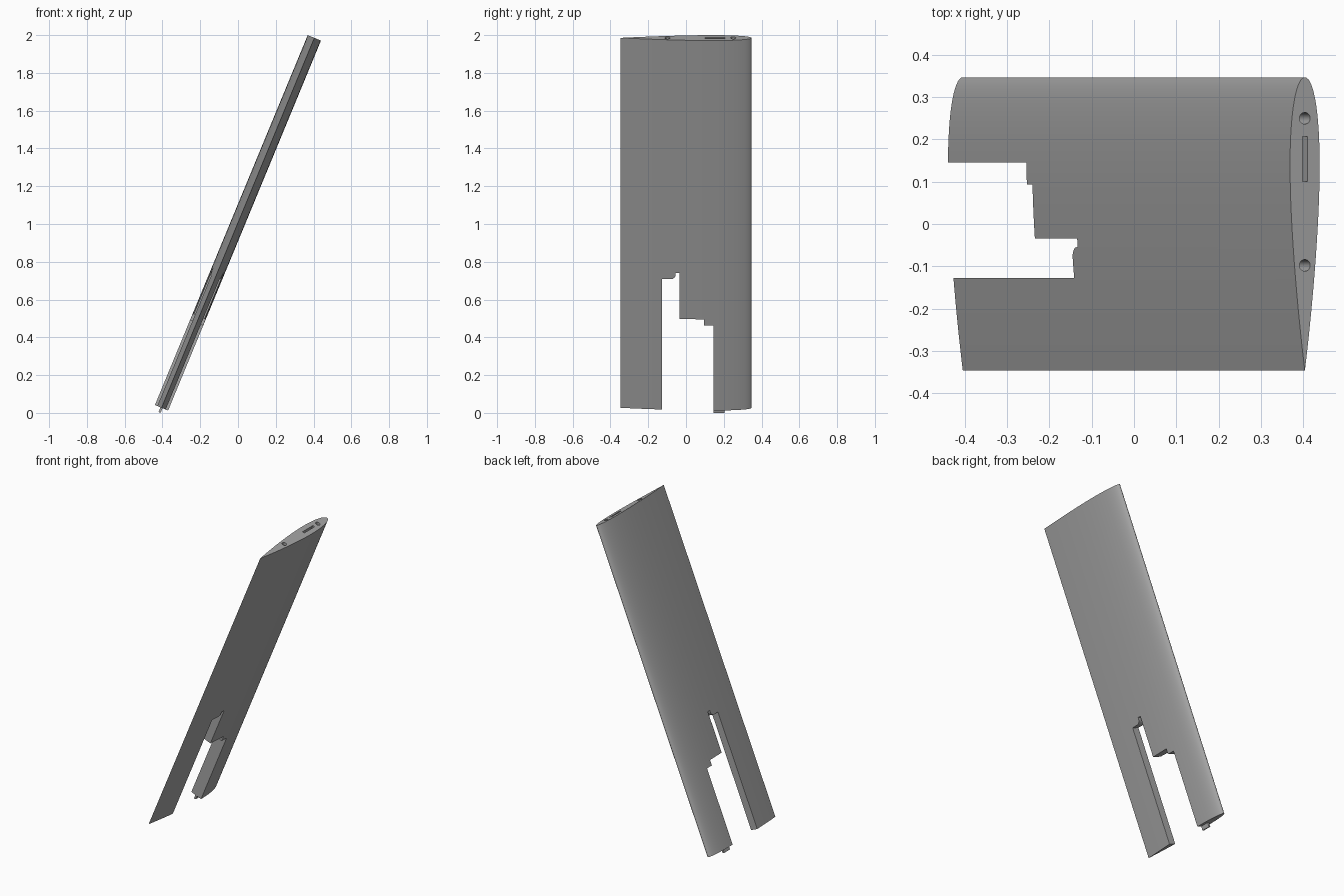
import bpy, bmesh, math
from mathutils import Matrix

CHORD, THICK, SPAN = 0.694, 0.0758, 2.119
LEAN = math.radians(22.45)

if "Cube" in bpy.data.objects:
    bpy.data.objects.remove(bpy.data.objects["Cube"], do_unlink=True)

grey = bpy.data.materials.new("plain grey")
grey.use_nodes = True
grey.diffuse_color = (0.38, 0.38, 0.38, 1)
grey.node_tree.nodes["Principled BSDF"].inputs["Base Color"].default_value = (0.38, 0.38, 0.38, 1)


def prism(name, points, offset):
    """Extrude a closed outline of 3D points along an offset."""
    bm = bmesh.new()
    face = bm.faces.new([bm.verts.new(p) for p in points])
    moved = bmesh.ops.extrude_face_region(bm, geom=[face])["geom"]
    bmesh.ops.translate(bm, vec=offset, verts=[v for v in moved if isinstance(v, bmesh.types.BMVert)])
    bmesh.ops.recalc_face_normals(bm, faces=bm.faces)
    mesh = bpy.data.meshes.new(name)
    bm.to_mesh(mesh)
    bm.free()
    obj = bpy.data.objects.new(name, mesh)
    bpy.context.collection.objects.link(obj)
    mesh.materials.append(grey)
    return obj


def rectangle(half, y0, y1, z):
    return [(-half, y0, z), (half, y0, z), (half, y1, z), (-half, y1, z)]


def half_thickness(s):
    """Symmetric aerofoil with a closed tail; s runs from nose to tail."""
    return 5 * THICK * (0.2969 * math.sqrt(s) - 0.126 * s - 0.3516 * s**2 + 0.2843 * s**3 - 0.1036 * s**4)


def cut(body, cutter):
    cutter.hide_render = True
    mod = body.modifiers.new("cut", "BOOLEAN")
    mod.object, mod.operation, mod.solver = cutter, "DIFFERENCE", "EXACT"
    bpy.context.view_layer.objects.active = body
    bpy.ops.object.modifier_apply(modifier=mod.name)
    bpy.data.objects.remove(cutter, do_unlink=True)


# Wing panel, nose towards +y
N = 40
stations = [(1 - math.cos(math.pi * i / N)) / 2 for i in range(N + 1)]
side = [(half_thickness(s), CHORD * (0.5 - s), 0) for s in stations]
outline = side + [(-x, y, z) for x, y, z in side[-2:0:-1]]
wing = prism("wing_panel", outline, (0, 0, SPAN))

# Stepped notch at the root, with one rounded corner
r = 0.027
corner = [(-0.055 - r + r * math.sin(a), 0.748 + r - r * math.cos(a))
          for a in [math.pi / 2 * i / 8 for i in range(9)]]
notch = [(-0.128, -0.1), (-0.128, 0.748)] + corner + [
    (-0.055, 0.784), (-0.034, 0.784), (-0.034, 0.522), (0.094, 0.522),
    (0.094, 0.487), (0.145, 0.487), (0.145, -0.1)]
cut(wing, prism("notch_cutter", [(-0.1, y, z) for y, z in notch], (0.2, 0, 0)))

# Spar slot and two round rod holes in the tip
DEPTH = 0.2
cut(wing, prism("slot_cutter", rectangle(0.0065, 0.1, 0.207, SPAN - DEPTH), (0, 0, DEPTH + 0.1)))
for y in (0.25, -0.098):
    ring = [(0.0138 * math.cos(a), y + 0.0138 * math.sin(a), SPAN - DEPTH)
            for a in [math.tau * i / 24 for i in range(24)]]
    cut(wing, prism("rod_cutter", ring, (0, 0, DEPTH + 0.1)))

# Spar tab standing out of the root
tab = prism("spar_tab", rectangle(0.006, 0.145, 0.205, -0.0265), (0, 0, 0.05))

# Lean both parts into place and shade
place = Matrix.Translation((-0.405, 0, 0.027)) @ Matrix.Rotation(LEAN, 4, "Y")
for obj in (wing, tab):
    obj.data.transform(place)
    bpy.ops.object.select_all(action="DESELECT")
    obj.select_set(True)
    bpy.context.view_layer.objects.active = obj
    bpy.ops.object.shade_smooth_by_angle(angle=math.radians(30))
